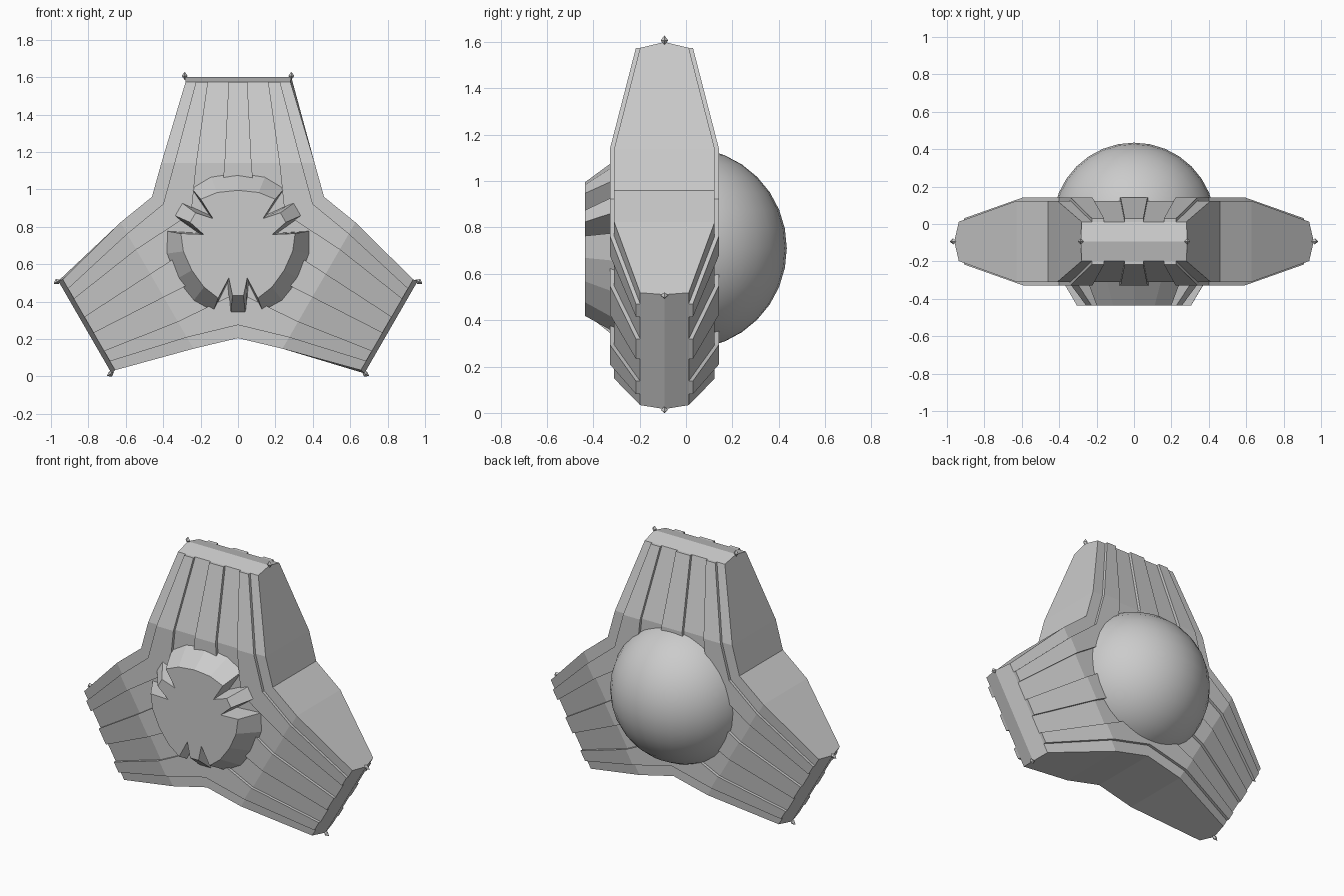
import bpy, bmesh
from math import radians, cos, sin
from mathutils import Vector, Matrix

if "Cube" in bpy.data.objects:
    bpy.data.objects.remove(bpy.data.objects["Cube"])

YC = -0.093                 # middle plane of the body
CZ = 0.736                  # height where the arm axes meet
H_FULL, H_TIP, STEP = 0.217, 0.105, 0.018
# angle, tip distance, kink distance, half width at kink
ARMS = [(90, 0.864, 0.404, 0.41), (-30, 0.945, 0.5, 0.39), (210, 0.945, 0.5, 0.39)]
TIP_W = 0.28
CORNERS = [(0.46, 0.96), (0, 0.205), (-0.46, 0.96)]
GROOVE = [(0.40, 0.922), (0, 0.275), (-0.40, 0.922)]
INNER = [(0.25, 0.87), (0, 0.45), (-0.25, 0.87)]


def on_arm(i, d, u):
    a = radians(ARMS[i][0])
    return (d * cos(a) + u * sin(a), CZ + d * sin(a) - u * cos(a))


def finish(name, bm):
    bmesh.ops.recalc_face_normals(bm, faces=bm.faces)
    me = bpy.data.meshes.new(name)
    bm.to_mesh(me)
    bm.free()
    ob = bpy.data.objects.new(name, me)
    bpy.context.collection.objects.link(ob)
    return ob


def pair(bm, p, h):
    return [bm.verts.new((p[0], YC + s * h, p[1])) for s in (-1, 1)]


# three-armed body with tapering arms and ridged tips
bm = bmesh.new()
centre = []
arm_pts = []
for i, (ang, tip, kink, wk) in enumerate(ARMS):
    kl = pair(bm, on_arm(i, kink, -wk), H_FULL)
    kr = pair(bm, on_arm(i, kink, wk), H_FULL)
    tl = pair(bm, on_arm(i, tip - 0.025, -TIP_W), H_TIP)
    tr = pair(bm, on_arm(i, tip - 0.025, TIP_W), H_TIP)
    ml, mr = [bm.verts.new((p[0], YC, p[1]))
              for p in (on_arm(i, tip, -TIP_W - 0.005), on_arm(i, tip, TIP_W + 0.005))]
    c = pair(bm, CORNERS[i], H_FULL)
    for s in (0, 1):
        bm.faces.new((kl[s], tl[s], tr[s], kr[s]))
        bm.faces.new((tl[s], ml, mr, tr[s]))
    bm.faces.new((kl[0], tl[0], ml, tl[1], kl[1]))
    bm.faces.new((kr[0], tr[0], mr, tr[1], kr[1]))
    bm.faces.new((kr[0], kr[1], c[1], c[0]))
    centre += [kl, kr, c]
    arm_pts.append((kl, c))
for i in range(3):
    kl, c = arm_pts[(i + 1) % 3][0], arm_pts[i][1]
    bm.faces.new((c[0], c[1], kl[1], kl[0]))
for s in (0, 1):
    bm.faces.new([v[s] for v in centre])
finish("body", bm)


# raised panels: bands that pass through the body and stand proud on both sides
def band(name, rows):
    bm = bmesh.new()
    rings = []
    for a, b, h in rows:
        pa, pb = pair(bm, a, h + STEP), pair(bm, b, h + STEP)
        rings.append((pa[0], pb[0], pb[1], pa[1]))
    for r, q in zip(rings, rings[1:]):
        for k in range(4):
            bm.faces.new((r[k], r[(k + 1) % 4], q[(k + 1) % 4], q[k]))
    bm.faces.new(rings[0])
    bm.faces.new(rings[-1])
    finish(name, bm)


for i in range(3):
    j = (i + 1) % 3
    ti, ki, tj, kj = ARMS[i][1] - 0.025, ARMS[i][2], ARMS[j][1] - 0.025, ARMS[j][2]
    band("corner_panel", [
        (on_arm(i, ti, 0.225), on_arm(i, ti, 0.16), H_TIP),
        (on_arm(i, ki, ARMS[i][3] - 0.07), on_arm(i, ki, 0.222), H_FULL),
        (GROOVE[i], INNER[i], H_FULL),
        (on_arm(j, kj, 0.07 - ARMS[j][3]), on_arm(j, kj, -0.222), H_FULL),
        (on_arm(j, tj, -0.225), on_arm(j, tj, -0.16), H_TIP)])
    band("middle_panel", [
        (on_arm(i, ti, -0.05), on_arm(i, ti, 0.05), H_TIP),
        (on_arm(i, ki, -0.072), on_arm(i, ki, 0.072), H_FULL),
        (on_arm(i, 0.25, -0.085), on_arm(i, 0.25, 0.085), H_FULL)])

# small pointed studs on the tip corners
for i, (ang, tip, kink, wk) in enumerate(ARMS):
    for s in (-1, 1):
        bm = bmesh.new()
        x, z = on_arm(i, tip + 0.007, s * (TIP_W + 0.005))
        pts = [bm.verts.new(v) for v in
               ((0.016, 0, 0), (0, 0.016, 0), (-0.016, 0, 0), (0, -0.016, 0))]
        for end in (bm.verts.new((0, 0, 0.022)), bm.verts.new((0, 0, -0.022))):
            for k in range(4):
                bm.faces.new((pts[k], pts[(k + 1) % 4], end))
        bm.transform(Matrix.Translation((x, YC, z)) @ Matrix.Rotation(radians(90 - ang), 4, 'Y'))
        finish("tip_stud", bm)

# front hub: bevelled disc with a pair of notches beside each corner block
bm = bmesh.new()
outline = [(-6, .39, .28), (6, .39, .28), (15, .22, .19), (20, .39, .31), (38, .39, .295),
           (60, .385, .285), (82, .39, .295), (100, .39, .31), (105, .22, .19)]
base, face = [], []
for corner in (30, 150, 270):
    for off, rb, rf in outline:
        a = radians(corner + off)
        base.append(bm.verts.new((rb * cos(a), -0.30, 0.71 + rb * sin(a))))
        face.append(bm.verts.new((rf * cos(a), -0.436, 0.71 + rf * sin(a))))
n = len(base)
for k in range(n):
    bm.faces.new((base[k], base[(k + 1) % n], face[(k + 1) % n], face[k]))
bm.faces.new(face)
bm.faces.new(base)
finish("front_hub", bm)

# rear dome
bm = bmesh.new()
bmesh.ops.create_uvsphere(bm, u_segments=32, v_segments=16, radius=0.435)
bmesh.ops.delete(bm, geom=[v for v in bm.verts if v.co.y < -0.05], context='VERTS')
for f in bm.faces:
    f.smooth = True
bm.transform(Matrix.Translation((0, 0, 0.71)))
finish("rear_dome", bm)
